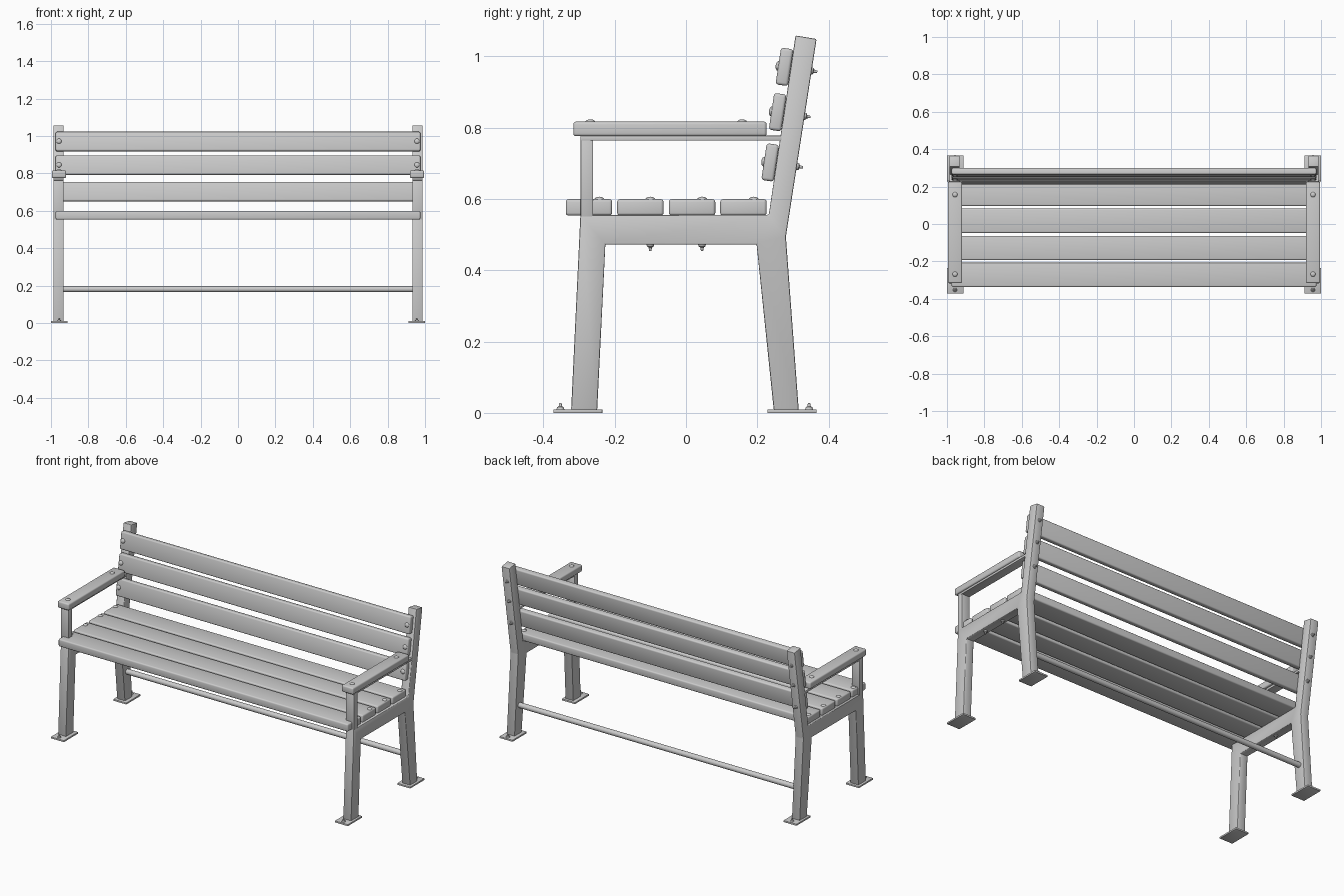
import bpy
import bmesh
import math
from mathutils import Matrix, Vector

cube = bpy.data.objects.get("Cube")
if cube:
    bpy.data.objects.remove(cube, do_unlink=True)

grey = bpy.data.materials.new("plain grey")
grey.use_nodes = True
grey.diffuse_color = (0.6, 0.6, 0.6, 1)
grey.node_tree.nodes["Principled BSDF"].inputs["Base Color"].default_value = (0.6, 0.6, 0.6, 1)


def finish(name, bm, matrix=None, bevel=0, segments=2):
    """Bevel the mesh, shade it smooth with sharp edges, and link it."""
    bmesh.ops.recalc_face_normals(bm, faces=bm.faces[:])
    if bevel:
        bmesh.ops.bevel(bm, geom=bm.edges[:], offset=bevel, segments=segments,
                        profile=0.5, affect='EDGES', clamp_overlap=True)
    for face in bm.faces:
        face.smooth = True
    mesh = bpy.data.meshes.new(name)
    bm.to_mesh(mesh)
    bm.free()
    mesh.set_sharp_from_angle(angle=math.radians(35))
    mesh.materials.append(grey)
    obj = bpy.data.objects.new(name, mesh)
    if matrix:
        obj.matrix_world = matrix
    bpy.context.collection.objects.link(obj)
    return obj


def box(name, center, size, bevel=0, tilt=0, segments=2):
    bm = bmesh.new()
    bmesh.ops.create_cube(bm, size=1)
    bmesh.ops.scale(bm, vec=size, verts=bm.verts)
    return finish(name, bm, Matrix.Translation(center) @ Matrix.Rotation(tilt, 4, 'X'),
                  bevel, segments)


def side_profile(name, outline, x, width, bevel):
    """Extrude a (y, z) outline across x."""
    bm = bmesh.new()
    face = bm.faces.new([bm.verts.new((x - width / 2, y, z)) for y, z in outline])
    new = bmesh.ops.extrude_face_region(bm, geom=[face])["geom"]
    bmesh.ops.translate(bm, vec=(width, 0, 0),
                        verts=[v for v in new if isinstance(v, bmesh.types.BMVert)])
    return finish(name, bm, None, bevel)


def lathe(name, profile, location, direction, steps=16):
    """Turn a (radius, height) profile about the given direction."""
    bm = bmesh.new()
    verts = [bm.verts.new((r, 0, h)) for r, h in profile]
    edges = [bm.edges.new(pair) for pair in zip(verts, verts[1:])]
    bmesh.ops.spin(bm, geom=verts + edges, cent=(0, 0, 0), axis=(0, 0, 1),
                   angle=math.tau, steps=steps)
    bmesh.ops.remove_doubles(bm, verts=bm.verts[:], dist=0.0001)
    turn = Vector(direction).to_track_quat('Z', 'Y').to_matrix().to_4x4()
    return finish(name, bm, Matrix.Translation(location) @ turn)


DOME = [(0.014 * math.cos(a), 0.008 * math.sin(a))
        for a in (math.pi / 2 * i / 4 for i in range(4))] + [(0, 0.008)]
NUT = [(0.011, 0), (0.009, 0.006), (0.005, 0.008), (0.003, 0.018), (0, 0.018)]
UP, DOWN = (0, 0, 1), (0, 0, -1)
LEAN = math.radians(8.5)
back_axis = Vector((0, math.cos(LEAN), -math.sin(LEAN)))

FRAME = [(-0.322, 0.008), (-0.296, 0.555), (0.232, 0.555), (0.307, 1.058),
         (0.366, 1.048), (0.28, 0.494), (0.316, 0.008), (0.246, 0.008),
         (0.198, 0.472), (-0.226, 0.472), (-0.249, 0.008)]
SEAT_Y = (-0.272, -0.128, 0.017, 0.161)
BOLT_Y = (-0.243, -0.1, 0.045, 0.19)
BACK_SLATS = {"lower": (0.236, 0.702), "middle": (0.257, 0.843), "upper": (0.276, 0.97)}

# Seat slats
for i, y in enumerate(SEAT_Y):
    box(f"seat_slat_{i + 1}", (0, y, 0.576), (1.95, 0.13, 0.046), 0.008, 0, 3)

# Leaning backrest slats
for label, (y, z) in BACK_SLATS.items():
    box(f"back_slat_{label}", (0, y, z), (1.95, 0.035, 0.104), 0.008, -LEAN, 3)

# Rod between the back legs
lathe("cross_rod", [(0, 0), (0.016, 0), (0.016, 1.88), (0, 1.88)],
      (-0.94, 0.267, 0.181), (1, 0, 0), 24)

for side, s in (("left", 1), ("right", -1)):
    x = 0.96 * s
    bolt_x = 0.957 * s

    # Legs, seat rail and back post in one bent frame
    side_profile(f"{side}_frame", FRAME, x, 0.054, 0.004)

    # Armrest with its post and support strap
    box(f"{side}_arm_post", (x, -0.278, 0.655), (0.054, 0.035, 0.22), 0.003)
    box(f"{side}_arm_strap", (x, -0.013, 0.77), (0.054, 0.566, 0.014), 0.002)
    box(f"{side}_armrest", (0.957 * s, -0.045, 0.796), (0.077, 0.542, 0.041), 0.008, 0, 3)
    for y in (-0.268, 0.157):
        lathe(f"{side}_armrest_bolt", DOME, (bolt_x, y, 0.815), UP)

    # Foot plates with anchor bolts
    for label, y, anchor_y in (("front", -0.303, -0.352), ("back", 0.297, 0.345)):
        box(f"{side}_{label}_foot_plate", (0.956 * s, y, 0.005), (0.088, 0.137, 0.01), 0.001)
        lathe(f"{side}_{label}_anchor", NUT, (bolt_x, anchor_y, 0.01), UP)

    # Seat bolts, with nuts under the rail
    for i, y in enumerate(BOLT_Y):
        lathe(f"{side}_seat_bolt", DOME, (bolt_x, y, 0.598), UP)
        if i in (1, 2):
            lathe(f"{side}_seat_nut", NUT, (bolt_x, y, 0.472), DOWN)

    # Backrest bolts, with nuts behind the post
    for y, z in BACK_SLATS.values():
        center = Vector((bolt_x, y, z))
        lathe(f"{side}_back_bolt", DOME, center - back_axis * 0.017, -back_axis)
        lathe(f"{side}_back_nut", NUT, center + back_axis * 0.075, back_axis)
